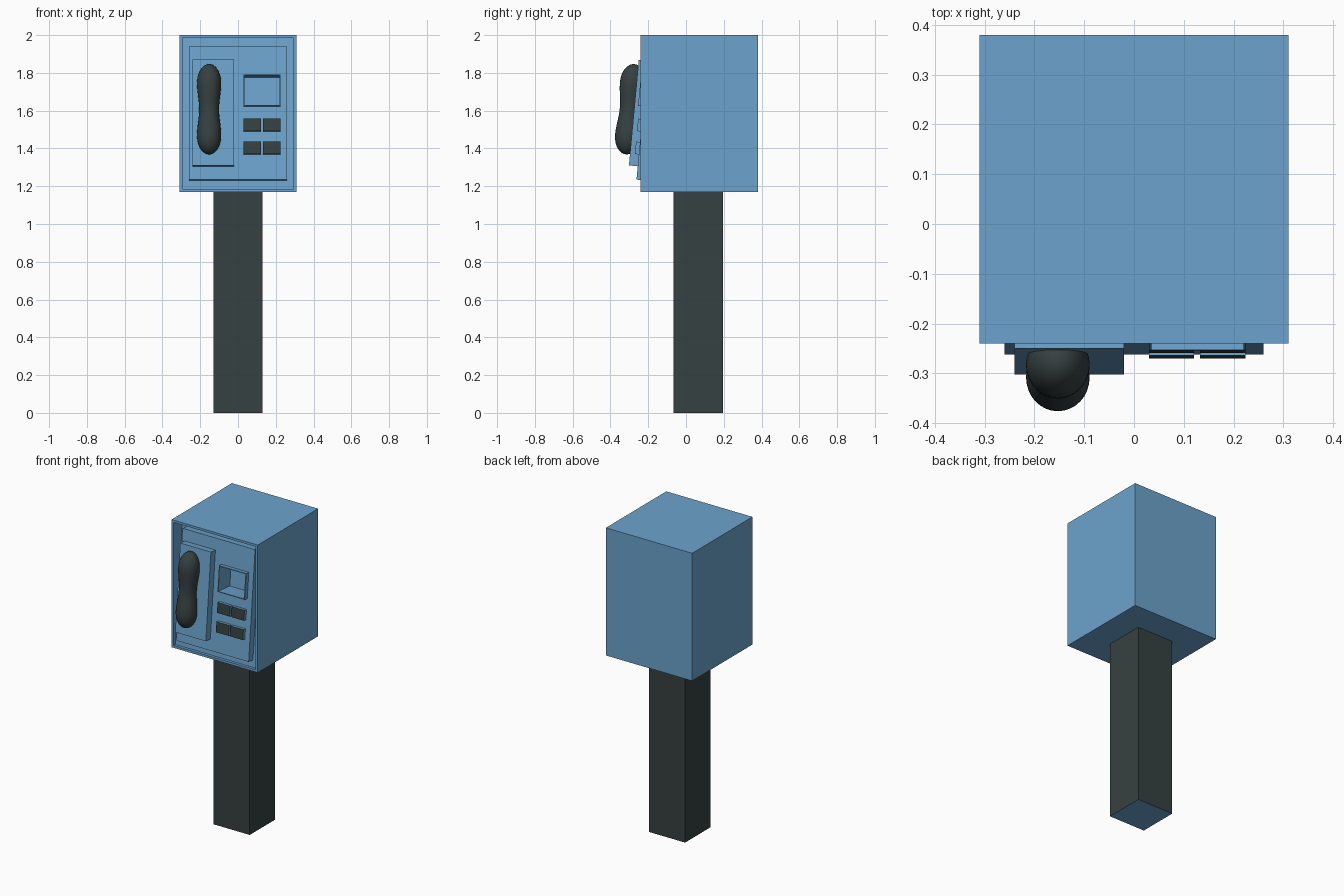
import bpy, bmesh, math
from mathutils import Matrix, Vector

old = bpy.data.objects.get("Cube")
if old:
    bpy.data.objects.remove(old, do_unlink=True)


def material(name, rgb):
    m = bpy.data.materials.new(name)
    m.use_nodes = True
    color = (*rgb, 1)
    m.diffuse_color = color
    m.node_tree.nodes["Principled BSDF"].inputs["Base Color"].default_value = color
    return m


blue = material("sky_blue", (0.15, 0.37, 0.61))
dark = material("charcoal", (0.037, 0.052, 0.052))

# Sloped frame of the control panel: x across, -y outward, z up the slope
SLOPE = Matrix.Translation((0, -0.262, 1.235)) @ Matrix.Rotation(-0.093, 4, 'X')
FLAT = Matrix.Identity(4)


def finish(bm, name, mats, frame=FLAT):
    bm.transform(frame)
    bmesh.ops.recalc_face_normals(bm, faces=bm.faces)
    mesh = bpy.data.meshes.new(name)
    bm.to_mesh(mesh)
    bm.free()
    for m in mats:
        mesh.materials.append(m)
    ob = bpy.data.objects.new(name, mesh)
    bpy.context.collection.objects.link(ob)
    return ob


def block(x, y, z):
    """Box from three (low, high) ranges."""
    bm = bmesh.new()
    bmesh.ops.create_cube(bm, size=1)
    for v in bm.verts:
        v.co = Vector([(a + b) / 2 + c * (b - a) for (a, b), c in zip((x, y, z), v.co)])
    bm.normal_update()
    return bm


def facing(bm, direction):
    return max(bm.faces, key=lambda f: f.normal.dot(Vector(direction)))


def hollow_front(bm, rim, depth):
    """Inset the front face and push it back; depth is a function of height."""
    front = facing(bm, (0, -1, 0))
    bmesh.ops.inset_region(bm, faces=[front], thickness=rim, use_even_offset=True)
    new = bmesh.ops.extrude_discrete_faces(bm, faces=[front])["faces"][0]
    for v in new.verts:
        v.co.y += depth(v.co.z)


# Post with a blue underside
bm = block((-0.13, 0.13), (-0.065, 0.195), (0, 1.17))
facing(bm, (0, 0, -1)).material_index = 1
finish(bm, "post", [dark, blue])

# Housing with a sloped recess in the front
bm = block((-0.31, 0.31), (-0.24, 0.38), (1.17, 2.0))
hollow_front(bm, 0.015, lambda z: 0.018 + (z - 1.185) * 0.093)
housing = finish(bm, "housing", [blue])

# Control panel
panel = finish(block((-0.26, 0.26), (0, 0.045), (0, 0.708)), "control_panel", [blue], SLOPE)

# Coin return tray: thin-walled box sunk through the panel
bm = block((0.03, 0.225), (-0.028, 0.1), (0.39, 0.556))
hollow_front(bm, 0.005, lambda z: 0.12)
finish(bm, "coin_return", [blue], SLOPE)

# Opening for the tray in the panel and housing
cutter = finish(block((0.033, 0.222), (-0.06, 0.11), (0.393, 0.553)), "tray_cutter", [blue], SLOPE)
cutter.hide_render = True
for ob in (housing, panel):
    mod = ob.modifiers.new("tray_opening", 'BOOLEAN')
    mod.operation = 'DIFFERENCE'
    mod.solver = 'EXACT'
    mod.object = cutter
    bpy.context.view_layer.objects.active = ob
    bpy.ops.object.modifier_apply(modifier=mod.name)
bpy.data.objects.remove(cutter, do_unlink=True)

# Handset backplate
finish(block((-0.24, -0.02), (-0.047, 0), (0.071, 0.633)), "handset_plate", [blue], SLOPE)

# Buttons with dark fronts
for row, z in (("lower", 0.134), ("upper", 0.256)):
    for side, x in (("right", 0.03), ("left", 0.133)):
        bm = block((x, x + 0.091), (-0.021, 0), (z, z + 0.066))
        facing(bm, (0, -1, 0)).material_index = 1
        finish(bm, f"{row}_{side}_button", [blue, dark], SLOPE)


# Handset: rounded bar with a soft waist
def handset_radius(z):
    cap = max(0, (abs(z) - 0.14) / 0.1)
    waist = math.cos(math.pi / 2 * min(1, abs(z) / 0.14)) ** 2
    return 0.064 * math.sqrt(max(0, 1 - cap * cap)) * (1 - 0.18 * waist)


bm = bmesh.new()
bmesh.ops.create_uvsphere(bm, u_segments=32, v_segments=32, radius=1)
for v in bm.verts:
    z = 0.24 * v.co.z
    ring = Vector((v.co.x, v.co.y))
    ring = ring.normalized() * handset_radius(z) if ring.length > 1e-4 else ring
    v.co = (ring.x - 0.153, ring.y * 1.05 - 0.068, z + 0.368)
for f in bm.faces:
    f.smooth = True
finish(bm, "handset", [dark], SLOPE)
